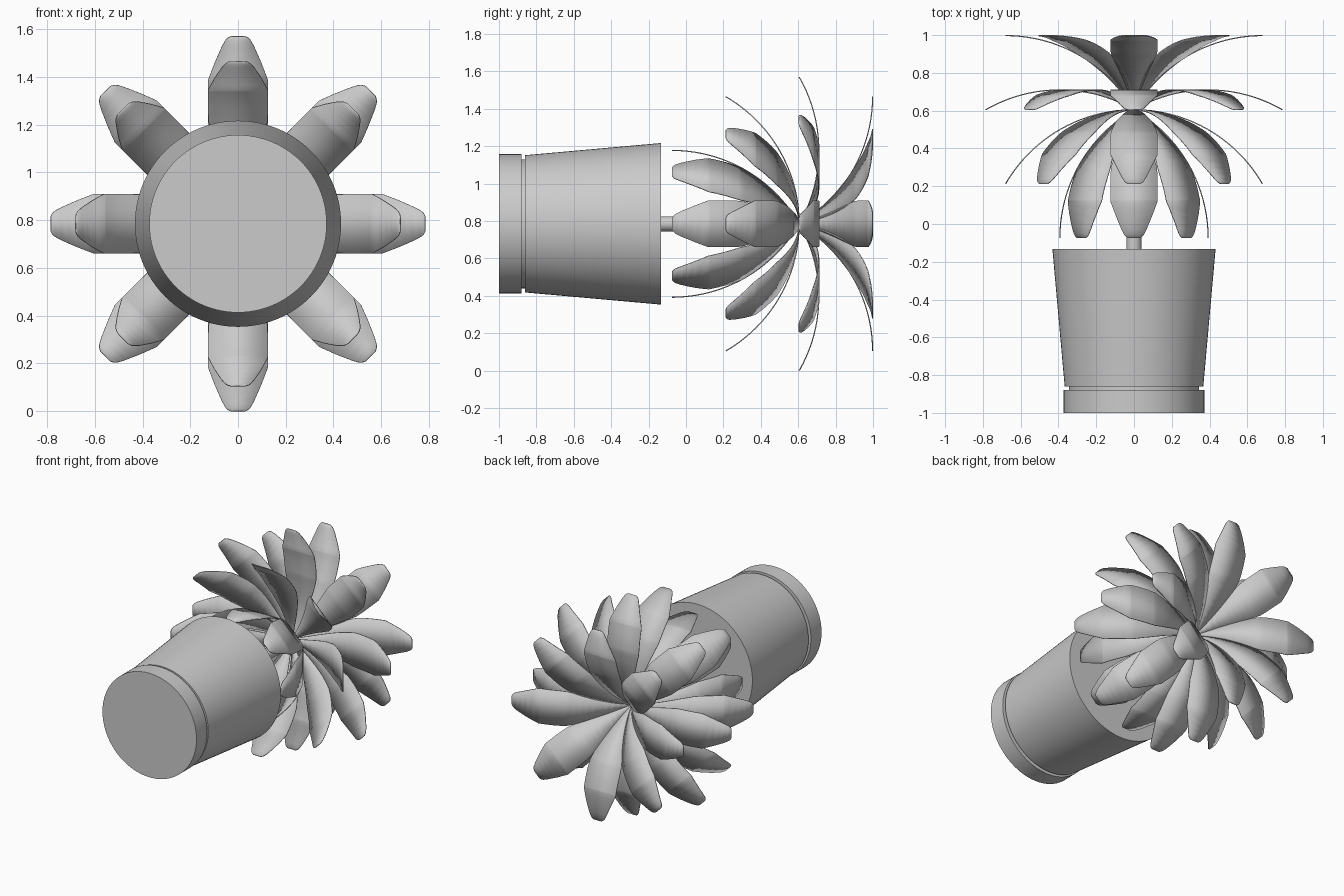
import bpy, bmesh
from math import sin, cos, pi, radians
from mathutils import Matrix, Vector

if "Cube" in bpy.data.objects:
    bpy.data.objects.remove(bpy.data.objects["Cube"])

AXIS_Z = 0.785            # height of the plant's lying axis
CROWN_Y = 0.605           # where all leaves start
BEND = radians(60)        # every leaf is bent along this arc
RADIUS = 0.785            # radius of that arc

grey = bpy.data.materials.new("plain grey")
grey.use_nodes = True
grey.diffuse_color = (0.6, 0.6, 0.6, 1)
grey.node_tree.nodes["Principled BSDF"].inputs["Base Color"].default_value = (0.6, 0.6, 0.6, 1)


def make_object(name, bm):
    bmesh.ops.recalc_face_normals(bm, faces=bm.faces)
    mesh = bpy.data.meshes.new(name)
    bm.to_mesh(mesh)
    bm.free()
    mesh.materials.append(grey)
    obj = bpy.data.objects.new(name, mesh)
    bpy.context.collection.objects.link(obj)
    bpy.ops.object.select_all(action='DESELECT')
    obj.select_set(True)
    bpy.context.view_layer.objects.active = obj
    bpy.ops.object.shade_smooth_by_angle(angle=radians(30))
    return obj


def lathe(name, profile, sides):
    """Turn (radius, y) points around the lying axis and cap both ends."""
    bm = bmesh.new()
    rings = []
    for r, y in profile:
        rings.append([bm.verts.new((r * cos(2 * pi * i / sides), y,
                                    AXIS_Z + r * sin(2 * pi * i / sides)))
                      for i in range(sides)])
    for a, b in zip(rings, rings[1:]):
        for i in range(sides):
            j = (i + 1) % sides
            bm.faces.new((a[i], a[j], b[j], b[i]))
    bm.faces.new(rings[0])
    bm.faces.new(rings[-1])
    return make_object(name, bm)


# Pot with a foot ring and a groove, and the stem
lathe("pot", [(0.372, -1), (0.372, -0.88), (0.345, -0.88), (0.345, -0.86),
              (0.367, -0.86), (0.432, -0.133)], 96)
lathe("stem", [(0.04, -0.14), (0.04, CROWN_Y)], 24)

# Half width of a leaf at fractions of its length
OUTLINE = [(0, 0.004), (0.14, 0.032), (0.28, 0.066), (0.4, 0.096), (0.53, 0.122),
           (0.6, 0.125), (0.76, 0.125), (0.85, 0.098), (0.94, 0.068),
           (0.975, 0.054), (0.99, 0.044), (1, 0.03)]


def half_width(t):
    for (t0, w0), (t1, w1) in zip(OUTLINE, OUTLINE[1:]):
        if t <= t1:
            return w0 + (w1 - w0) * (t - t0) / (t1 - t0)
    return OUTLINE[-1][1]


def leaf_layer(name, chord_angle, count=8):
    """Ring of bent leaves; the angle is measured from the pot direction."""
    bm = bmesh.new()
    start = chord_angle + BEND / 2
    stations = sorted({t for t, _ in OUTLINE} | {i / 20 for i in range(20)})
    for k in range(count):
        turn = Matrix.Rotation(2 * pi * k / count, 3, 'Y')
        previous = None
        for t in stations:
            a = start - BEND * t
            out = RADIUS * (cos(a) - cos(start))
            along = CROWN_Y - RADIUS * (sin(start) - sin(a))
            w = half_width(t)
            pair = [bm.verts.new(turn @ Vector((side * w, along, out))
                                 + Vector((0, 0, AXIS_Z))) for side in (-1, 1)]
            if previous:
                bm.faces.new((previous[0], previous[1], pair[1], pair[0]))
            previous = pair
    obj = make_object(name, bm)
    solid = obj.modifiers.new("thickness", 'SOLIDIFY')
    solid.thickness = 0.006
    solid.offset = 0


# Four layers fanning from the pot side to the far side
for i, name in enumerate(["inner_leaves", "lower_leaves", "middle_leaves", "upper_leaves"]):
    leaf_layer(name, radians(30 * (i + 1)))
